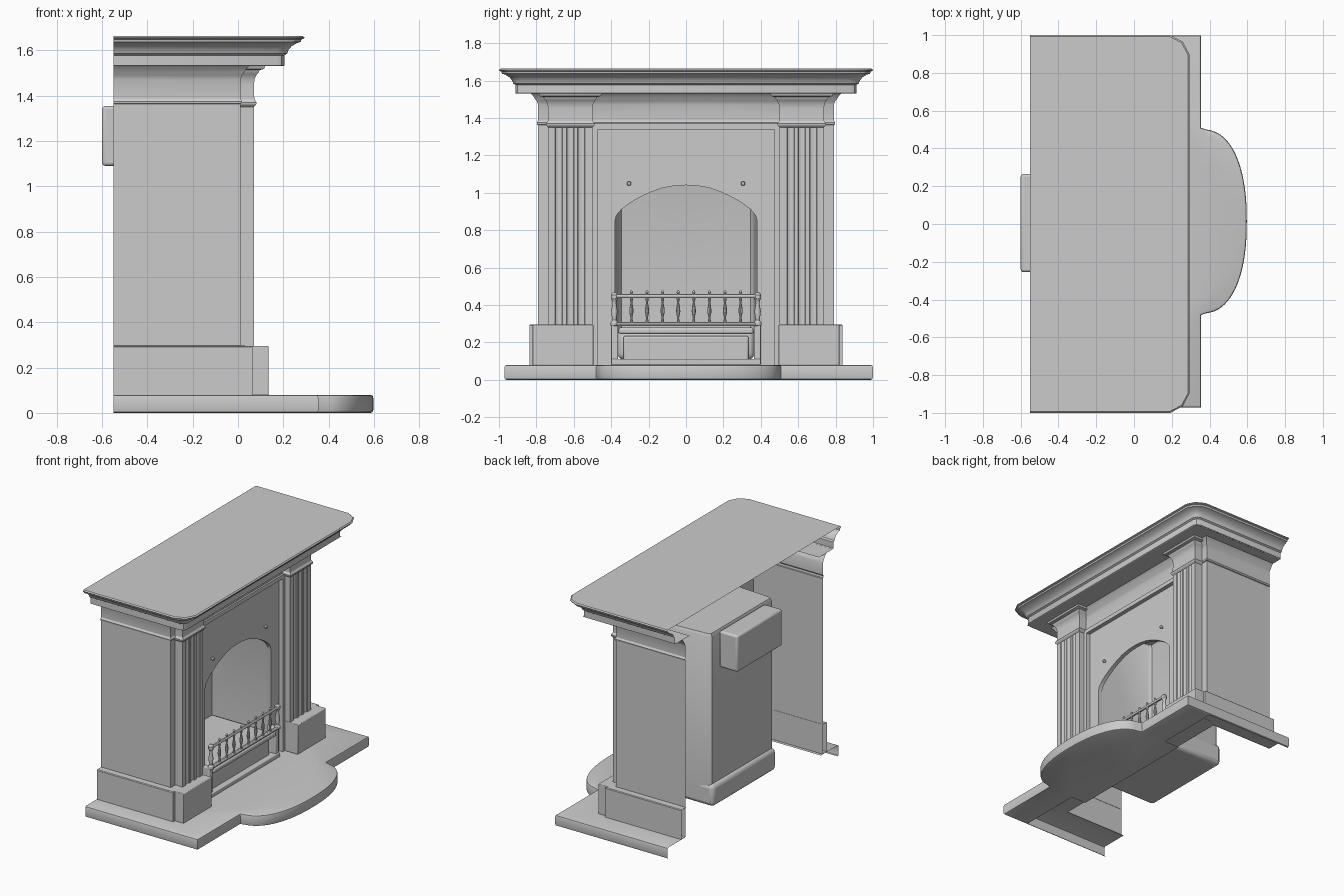
import bpy, bmesh
from math import sin, cos, pi
from mathutils import Vector

if "Cube" in bpy.data.objects:
    bpy.data.objects.remove(bpy.data.objects["Cube"])


def finish(name, bm, mirror=True, bevel=0):
    me = bpy.data.meshes.new(name)
    bm.to_mesh(me)
    bm.free()
    ob = bpy.data.objects.new(name, me)
    bpy.context.collection.objects.link(ob)
    if bevel:
        b = ob.modifiers.new("bevel", 'BEVEL')
        b.width, b.segments = bevel, 3
    if mirror:
        m = ob.modifiers.new("mirror", 'MIRROR')
        m.use_axis = (False, True, False)
    return ob


def offset_path(path, d):
    """Offset an xy polyline to its left with mitred corners."""
    p = [Vector(q) for q in path]
    seg = [(b - a).normalized() for a, b in zip(p, p[1:])]
    nrm = [Vector((-s.y, s.x)) for s in seg]
    out = []
    for i, q in enumerate(p):
        a, b = nrm[max(i - 1, 0)], nrm[min(i, len(nrm) - 1)]
        out.append(q + (a + b) * d / (1 + a.dot(b)))
    return out


def sweep(name, path, profile, top=None, bottom=None, bottom_skip=0):
    """Profile of (offset, z) run along half a plan outline, mirrored in y."""
    bm = bmesh.new()
    rings = [[bm.verts.new((q.x, q.y, z)) for q in offset_path(path, d)] for d, z in profile]
    for a, b in zip(rings, rings[1:]):
        for i in range(len(path) - 1):
            bm.faces.new((a[i], b[i], b[i + 1], a[i + 1]))
    if top:
        z = profile[-1][1]
        bm.faces.new((rings[-1] + [bm.verts.new((x, y, z)) for x, y in top])[::-1])
    if bottom:
        z = profile[0][1]
        bm.faces.new(rings[0][bottom_skip:] + [bm.verts.new((x, y, z)) for x, y in bottom])
    return finish(name, bm)


def plate(name, yz, x0, x1):
    """Front-facing outline in (y, z) with thickness, mirrored in y."""
    bm = bmesh.new()
    f = bm.faces.new([bm.verts.new((x0, y, z)) for y, z in yz])
    g = bmesh.ops.extrude_face_region(bm, geom=[f])['geom']
    bmesh.ops.translate(bm, vec=(x1 - x0, 0, 0), verts=[v for v in g if isinstance(v, bmesh.types.BMVert)])
    # drop the faces lying on the mirror plane
    bmesh.ops.delete(bm, geom=[q for q in bm.faces if all(abs(v.co.y) < 1e-5 for v in q.verts)],
                     context='FACES')
    bmesh.ops.recalc_face_normals(bm, faces=bm.faces)
    return finish(name, bm)


def box(name, x, y, z, bevel=0.006, mirror=False):
    bm = bmesh.new()
    bmesh.ops.create_cube(bm, size=1)
    for v in bm.verts:
        v.co = [(r[0] + r[1]) / 2 + c * (r[1] - r[0]) for c, r in zip(v.co, (x, y, z))]
    return finish(name, bm, mirror, bevel)


def lathe(name, origin, profile, axis='Z', mirror=False, n=12):
    """Round part from (radius, distance along axis) points."""
    bm = bmesh.new()
    o = Vector(origin)
    rings = []
    for r, h in profile:
        ring = []
        for k in range(n):
            c, s = r * cos(2 * pi * k / n), r * sin(2 * pi * k / n)
            d = {'Z': (c, s, h), 'Y': (s, h, c), 'X': (h, c, s)}[axis]
            ring.append(bm.verts.new(o + Vector(d)))
        rings.append(ring)
    for a, b in zip(rings, rings[1:]):
        for k in range(n):
            bm.faces.new((a[k], a[(k + 1) % n], b[(k + 1) % n], b[k]))
    bm.faces.new(rings[0][::-1])
    bm.faces.new(rings[-1])
    return finish(name, bm, mirror)


BACK = -0.55

# Hearth with rounded bulge; open underneath behind the front strip
hearth = [(BACK, 0.985), (0.355, 0.985), (0.355, 0.495)]
hearth += [(0.36 + 0.237 * sin(t * pi / 40) ** 0.87, 0.487 * cos(t * pi / 40) ** 0.87) for t in range(1, 20)]
hearth += [(0.597, 0)]
ob = sweep("hearth", hearth,
           [(-0.012, 0), (-0.003, 0.004), (0, 0.014), (0, 0.066), (-0.003, 0.076), (-0.012, 0.08)],
           top=[(-0.05, 0), (-0.05, 0.78), (BACK, 0.78)],
           bottom=[(0.03, 0), (0.03, 0.5), (0.15, 0.5), (0.15, 0.973)], bottom_skip=1)
ob.location.y = 0.014

# Side walls and their plinths
sweep("side_wall", [(BACK, 0.79), (0.01, 0.79), (0.01, 0.5)], [(0, 0.08), (0, 1.37)])
sweep("wall_plinth", [(BACK, 0.838), (0.065, 0.838), (0.065, 0.5)],
      [(0, 0.08), (0, 0.29), (-0.005, 0.295), (-0.05, 0.297)])
box("pilaster_plinth", (0.0, 0.135), (0.495, 0.82), (0.078, 0.295), 0.005, True)

# Fluted pilasters
section = [(0.01, 0.737), (0.07, 0.737)]
for c in (0.68, 0.62, 0.56):
    section += [(0.07 - 0.012 * sin(t * pi / 6), c + 0.02 * cos(t * pi / 6)) for t in range(7)]
section += [(0.07, 0.5), (0.0, 0.5)]
sweep("fluted_pilaster", section, [(0, 0.29), (0, 1.37)])

# Pilaster capitals and the frieze behind them
sweep("capital", [(0.0, 0.737), (0.07, 0.737), (0.07, 0.5), (0.0, 0.5)],
      [(0, 1.35), (0.01, 1.36), (0.012, 1.37), (0.002, 1.385), (0, 1.45), (0.004, 1.475),
       (0.014, 1.495), (0.022, 1.503), (0.025, 1.512), (0.045, 1.518), (0.05, 1.53)])
sweep("frieze", [(BACK, 0.79), (0.01, 0.79), (0.01, 0)],
      [(-0.005, 1.36), (0.006, 1.365), (0.008, 1.375), (0, 1.388), (0, 1.47), (0.008, 1.49),
       (0.02, 1.505), (0.025, 1.515), (0.04, 1.53)])

# Mantel shelf: soffit, moulded edge and flat top
sweep("shelf_soffit", [(BACK, 0.905), (0.2, 0.905), (0.2, 0)], [(-0.16, 1.53), (0, 1.53)])
sweep("mantel_shelf", [(BACK, 0.912), (0.17, 0.912), (0.193, 0.9), (0.205, 0.877), (0.205, 0)],
      [(-0.006, 1.53), (0, 1.533), (0, 1.578), (0.012, 1.585), (0.018, 1.602), (0.032, 1.618),
       (0.055, 1.632), (0.072, 1.637), (0.075, 1.648), (0.086, 1.652), (0.088, 1.657), (0.08, 1.664)],
      top=[(BACK, 0)])

# Iron front with arched opening, and the frame around it
arch = [(0.38, 0.08), (0.38, 0.85), (0.372, 0.88), (0.345, 0.912), (0.3, 0.945), (0.25, 0.975),
        (0.19, 1.003), (0.13, 1.025), (0.065, 1.037), (0, 1.041)]
plate("arched_panel", [(0, 1.345), (0.48, 1.345), (0.48, 0.08)] + arch, -0.03, 0.0)
plate("panel_frame", [(0, 1.37), (0.502, 1.37), (0.502, 0.08), (0.472, 0.08), (0.472, 1.34), (0, 1.34)],
      -0.02, 0.03)
lathe("panel_stud", (0, 0.305, 1.05), [(0.007, 0), (0.007, 0.008), (0.012, 0.012), (0.009, 0.022)], 'X', True)

# Firebox, its base and the flue collar at the back
sweep("firebox", [(-0.45, 0), (-0.45, 0.345), (-0.43, 0.36), (-0.03, 0.385)],
      [(0, 0.24), (0, 1.34), (-0.01, 1.36)], top=[(-0.03, 0)])
box("firebox_base", (-0.475, -0.01), (-0.365, 0.365), (0.11, 0.27), 0.03)
box("flue_collar", (-0.6, -0.452), (-0.255, 0.265), (1.09, 1.355), 0.015)

# Ash cover, sill and lower bar
box("ash_cover", (-0.015, 0.02), (-0.335, 0.335), (0.1, 0.235), 0.012)
box("sill", (-0.03, 0.06), (-0.4, 0.4), (0.08, 0.112))
box("lower_bar", (0.0, 0.06), (-0.36, 0.36), (0.245, 0.28), 0.012)

# Grate: end posts, rails and turned spindles
box("grate_side", (-0.02, 0.05), (0.363, 0.4), (0.08, 0.3), 0.006, True)
lathe("end_post", (0.05, 0.383, 0.29),
      [(0.02, 0), (0.02, 0.015), (0.011, 0.03), (0.017, 0.075), (0.01, 0.12), (0.012, 0.135),
       (0.019, 0.145), (0.019, 0.165), (0.008, 0.178)], mirror=True)
for name, z in (("top_rail", 0.448), ("bottom_rail", 0.298)):
    lathe(name, (0.055, 0, z), [(0.011, -0.385), (0.011, 0.385)], 'Y')
for i in range(8):
    lathe("spindle", (0.055, -0.292 + i * 0.0834, 0.3),
          [(0.008, 0), (0.008, 0.02), (0.005, 0.03), (0.012, 0.065), (0.011, 0.08), (0.005, 0.115),
           (0.009, 0.13), (0.007, 0.145), (0.006, 0.16), (0.009, 0.168), (0.003, 0.18)], n=10)

# Smooth shading with crisp edges
bpy.ops.object.select_all(action='SELECT')
bpy.context.view_layer.objects.active = bpy.context.selected_objects[0]
bpy.ops.object.shade_smooth_by_angle()
